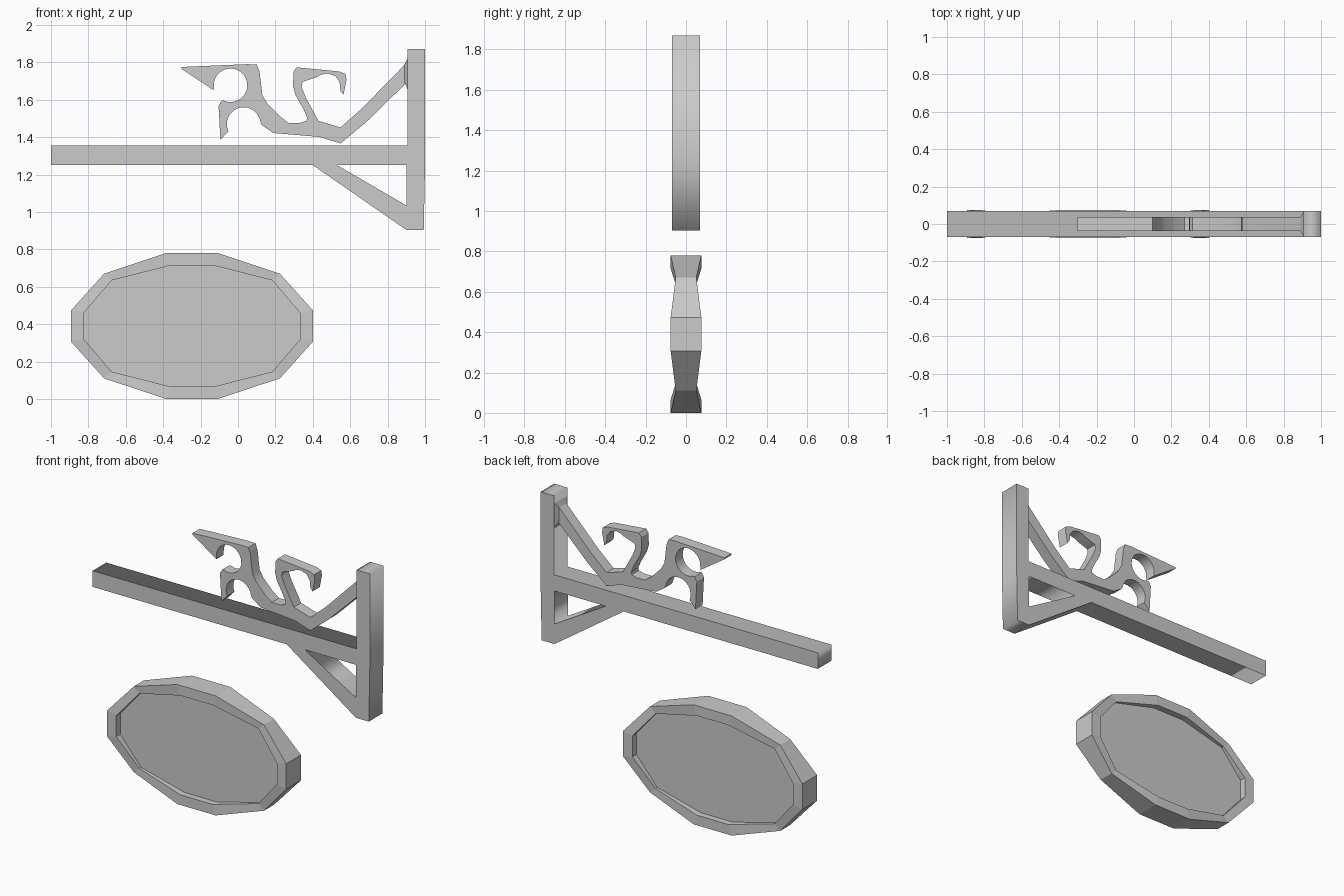
import bpy, bmesh
from math import radians, cos, sin

if "Cube" in bpy.data.objects:
    bpy.data.objects.remove(bpy.data.objects["Cube"])


def flat_shape(name, outlines, half_depth):
    """Extrude x-z outlines (later ones are holes) evenly about y = 0."""
    cu = bpy.data.curves.new(name, 'CURVE')
    cu.dimensions = '2D'
    cu.fill_mode = 'BOTH'
    cu.extrude = half_depth
    for pts in outlines:
        sp = cu.splines.new('POLY')
        sp.points.add(len(pts) - 1)
        for p, (x, z) in zip(sp.points, pts):
            p.co = (x, z, 0, 1)
        sp.use_cyclic_u = True
    ob = bpy.data.objects.new(name, cu)
    bpy.context.collection.objects.link(ob)
    ob.rotation_euler.x = radians(90)
    bpy.ops.object.select_all(action='DESELECT')
    ob.select_set(True)
    bpy.context.view_layer.objects.active = ob
    bpy.ops.object.convert(target='MESH')
    ob = bpy.context.object
    bm = bmesh.new()
    bm.from_mesh(ob.data)
    bmesh.ops.remove_doubles(bm, verts=bm.verts, dist=0.0005)
    bmesh.ops.recalc_face_normals(bm, faces=bm.faces)
    bm.to_mesh(ob.data)
    bm.free()
    return ob


def loft(name, loops, cap=True):
    """Skin a list of equally long point loops, capping both ends."""
    bm = bmesh.new()
    rings = [[bm.verts.new(p) for p in lp] for lp in loops]
    n = len(rings[0])
    for a, b in zip(rings, rings[1:]):
        for i in range(n):
            j = (i + 1) % n
            bm.faces.new((a[i], a[j], b[j], b[i]))
    bm.faces.new(rings[0])
    bm.faces.new(rings[-1])
    bmesh.ops.recalc_face_normals(bm, faces=bm.faces)
    me = bpy.data.meshes.new(name)
    bm.to_mesh(me)
    bm.free()
    ob = bpy.data.objects.new(name, me)
    bpy.context.collection.objects.link(ob)
    return ob


def arc(cx, cz, r, a0, a1, n):
    return [(cx + r * cos(radians(a0 + (a1 - a0) * i / n)),
             cz + r * sin(radians(a0 + (a1 - a0) * i / n))) for i in range(n + 1)]


# bracket: beam, wall post and diagonal brace
flat_shape("bracket_frame", [
    [(-1, 1.25), (.40, 1.25), (.90, .904), (.993, .904), (1, 1.25), (1, 1.87),
     (.905, 1.87), (.905, 1.355), (-1, 1.355)],
    [(.53, 1.25), (.90, 1.25), (.90, 1.035)]], 0.07)

# wrought scroll above the beam
scroll = [(-.302, 1.775), (.05, 1.79), (.10, 1.788), (.115, 1.75), (.13, 1.625),
          (.158, 1.578), (.222, 1.513), (.27, 1.476), (.33, 1.476), (.366, 1.487),
          (.37, 1.503), (.35, 1.55), (.307, 1.626), (.294, 1.674), (.297, 1.75),
          (.313, 1.773), (.543, 1.751), (.575, 1.738), (.58, 1.706), (.564, 1.626),
          (.548, 1.647), (.543, 1.695), (.52, 1.727), (.479, 1.741), (.441, 1.733),
          (.425, 1.722), (.345, 1.695), (.34, 1.668), (.361, 1.615), (.43, 1.487),
          (.548, 1.452), (.66, 1.551), (.89, 1.786), (.905, 1.80), (.905, 1.695),
          (.687, 1.481), (.548, 1.366), (.436, 1.401), (.19, 1.422), (.126, 1.465)]
scroll += arc(.03, 1.47, .09, 18, 205, 12)
scroll += [(-.094, 1.385), (-.104, 1.567), (-.088, 1.594)]
scroll += arc(-.04, 1.677, .09, -115, 168, 18)
scroll += [(-.13, 1.65), (-.302, 1.765)]
flat_shape("scroll_ornament", [scroll], 0.037)
bpy.ops.object.shade_smooth_by_angle(angle=radians(30))

# flared foot where the scroll meets the post
loft("scroll_foot", [
    [(x, -y, z0), (x, y, z0), (x, y, z1), (x, -y, z1)]
    for x, y, z0, z1 in ((.889, .037, 1.70, 1.785), (.906, .064, 1.655, 1.82))])


# hanging oval sign: twelve-sided rim, thinner at the diagonals
def oval(quarter, side, cx=-.246, cz=.39):
    """Three (x, z, y) corners mirrored into a full twelve-point loop."""
    half = quarter + [(x, -z, y) for x, z, y in reversed(quarter)]
    full = half + [(-x, -z, y) for x, z, y in half]
    return [(cx + x, side * y, cz + z) for x, z, y in full]


THICK, THIN, FLOOR = .076, .051, .034
outer = [(.138, .39, THICK), (.47, .28, THIN), (.647, .083, THICK)]
inner = [(.115, .324, THICK), (.43, .244, THIN), (.58, .068, THICK)]
floor = [(x, z, FLOOR) for x, z, y in inner]
loft("oval_sign", [oval(floor, -1), oval(inner, -1), oval(outer, -1),
                   oval(outer, 1), oval(inner, 1), oval(floor, 1)])
